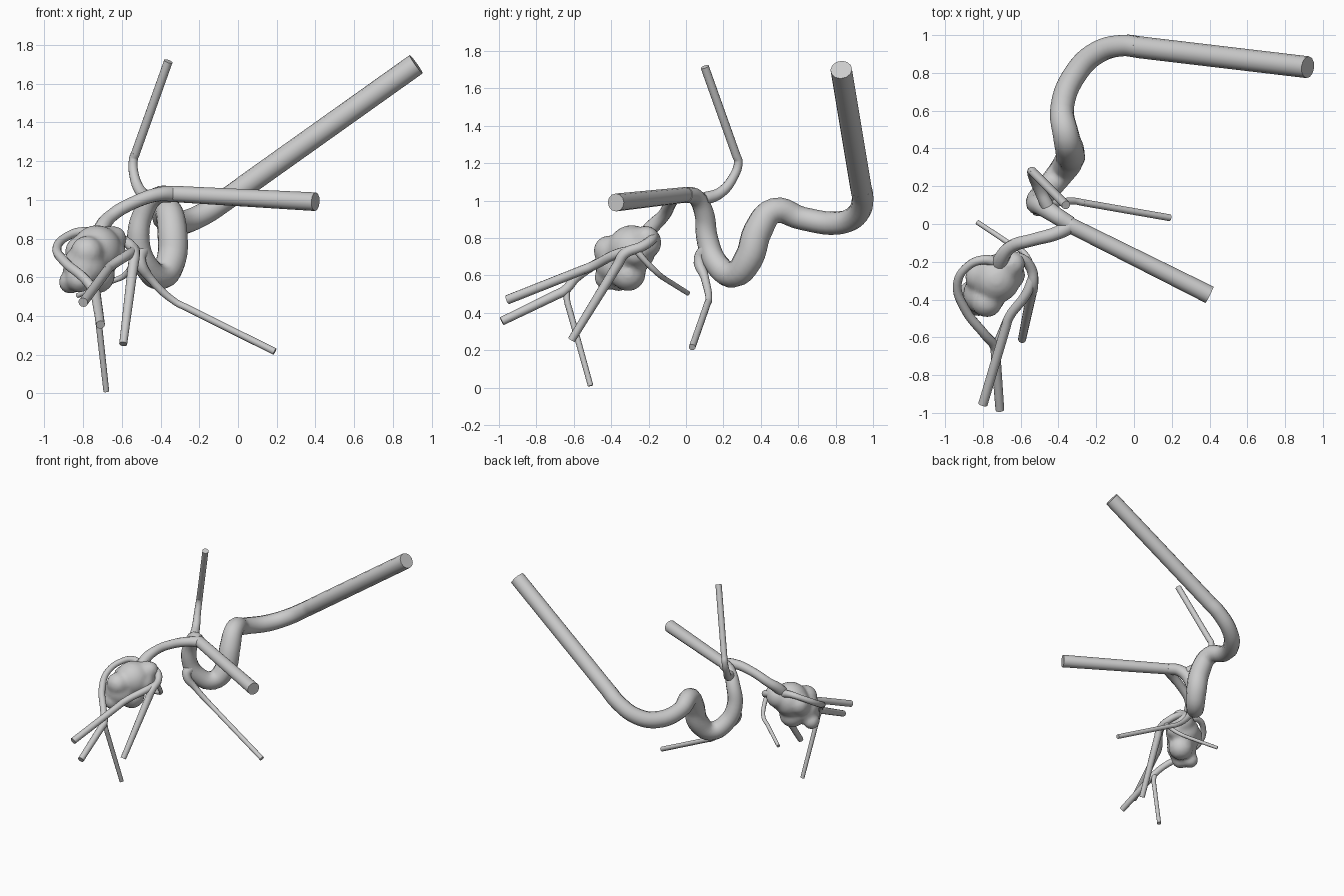
import bpy, bmesh
from mathutils import Vector, Matrix


def smooth(obj):
    bpy.ops.object.select_all(action='DESELECT')
    bpy.context.view_layer.objects.active = obj
    obj.select_set(True)
    if obj.type == 'CURVE':
        bpy.ops.object.convert(target='MESH')
    bpy.ops.object.shade_smooth_by_angle(angle=0.7)


def vessel(name, path, tip=None, lead=0.1):
    """Curved tube through (x, y, z, radius) points, then a straight run to tip."""
    cu = bpy.data.curves.new(name, 'CURVE')
    cu.dimensions = '3D'
    cu.bevel_depth = 1.0
    cu.bevel_resolution = 4
    cu.resolution_u = 5
    cu.use_fill_caps = True
    pts = [Vector(p) for p in path]
    if tip:
        tip = Vector(tip)
        bend = pts[-1].lerp(tip, lead)
        pts.append(bend)
    sp = cu.splines.new('BEZIER')
    sp.bezier_points.add(len(pts) - 1)
    for bp, p in zip(sp.bezier_points, pts):
        bp.co = p[:3]
        bp.radius = p[3]
        bp.handle_left_type = bp.handle_right_type = 'AUTO'
    if tip:
        st = cu.splines.new('POLY')
        st.points.add(1)
        for q, p in zip(st.points, (bend, tip)):
            q.co = (*p[:3], 1)
            q.radius = p[3]
    obj = bpy.data.objects.new(name, cu)
    bpy.context.collection.objects.link(obj)
    smooth(obj)
    return obj


# Main artery: junction, down round the U bend, over the hump, out to the inlet
vessel("main_artery", [
    (-.34, 0, 1.03, .042), (-.42, .05, 1.02, .045), (-.485, .095, .94, .052),
    (-.515, .115, .79, .058), (-.475, .165, .66, .064), (-.40, .255, .605, .07),
    (-.345, .335, .69, .078), (-.34, .385, .84, .078), (-.36, .47, .945, .07),
    (-.38, .62, .905, .062), (-.30, .81, .88, .062), (-.19, .91, .92, .06),
    (-.05, .945, 1.01, .058)], (.92, .83, 1.70, .058), lead=.08)

# Thick forward branch
vessel("front_branch", [(-.38, .02, 1.03, .036), (-.33, -.01, 1.03, .042)],
       (.40, -.375, .99, .048))

# Thin side branches of the main artery
vessel("upper_branch", [
    (-.46, .10, 1.01, .035), (-.50, .18, 1.04, .03), (-.535, .25, 1.12, .025),
    (-.54, .28, 1.21, .023)], (-.36, .10, 1.715, .023), lead=.06)
vessel("lower_branch", [
    (-.50, .115, .74, .045), (-.51, .075, .69, .034), (-.45, .10, .59, .022),
    (-.32, .122, .47, .018)], (.19, .033, .216, .018))

# Feeding vessel to the bulge
vessel("feeding_vessel", [
    (-.33, -.005, 1.03, .042), (-.40, -.045, 1.03, .036), (-.54, -.085, .985, .033),
    (-.65, -.12, .92, .034), (-.70, -.18, .86, .04), (-.71, -.23, .80, .045)])

# Lumpy bulge: overlapping spheres fused by a remesh
bm = bmesh.new()
for x, y, z, r in [
        (-.67, -.22, .775, .09), (-.73, -.29, .74, .13), (-.79, -.37, .66, .115),
        (-.865, -.36, .575, .062), (-.73, -.31, .61, .095), (-.65, -.27, .72, .075),
        (-.78, -.41, .73, .085), (-.82, -.42, .59, .07), (-.81, -.28, .73, .085),
        (-.64, -.21, .80, .065)]:
    bmesh.ops.create_icosphere(bm, subdivisions=3, radius=r,
                               matrix=Matrix.Translation((x, y, z)))
me = bpy.data.meshes.new("bulge")
bm.to_mesh(me)
bm.free()
bulge = bpy.data.objects.new("bulge", me)
bpy.context.collection.objects.link(bulge)
rm = bulge.modifiers.new("fuse", 'REMESH')
rm.mode = 'VOXEL'
rm.voxel_size = .016
rm.use_smooth_shade = True
sm = bulge.modifiers.new("soften", 'SMOOTH')
sm.factor = .5
sm.iterations = 4

# Left outlet loops round the bulge and forks
vessel("left_outlet", [
    (-.73, -.20, .82, .03), (-.80, -.19, .835, .024), (-.875, -.22, .815, .022),
    (-.935, -.315, .755, .023), (-.895, -.45, .68, .025), (-.79, -.585, .59, .025),
    (-.735, -.655, .515, .026)], (-.71, -.985, .355, .023))
vessel("left_outlet_fork", [(-.745, -.64, .53, .02), (-.73, -.635, .46, .017)],
       (-.68, -.51, .01, .015))

# Right outlet curls over the bulge and splits in three
vessel("right_outlet", [
    (-.68, -.19, .81, .035), (-.605, -.18, .795, .027), (-.545, -.235, .755, .027),
    (-.535, -.33, .715, .028)], (-.593, -.612, .255, .021), lead=.12)
vessel("right_outlet_fork", [
    (-.537, -.29, .735, .026), (-.57, -.37, .715, .026), (-.665, -.50, .65, .025)],
       (-.80, -.955, .47, .025))
vessel("back_outlet_fork", [
    (-.54, -.27, .74, .02), (-.545, -.22, .68, .016), (-.585, -.15, .61, .015),
    (-.65, -.11, .58, .014)], (-.83, .01, .505, .013))
